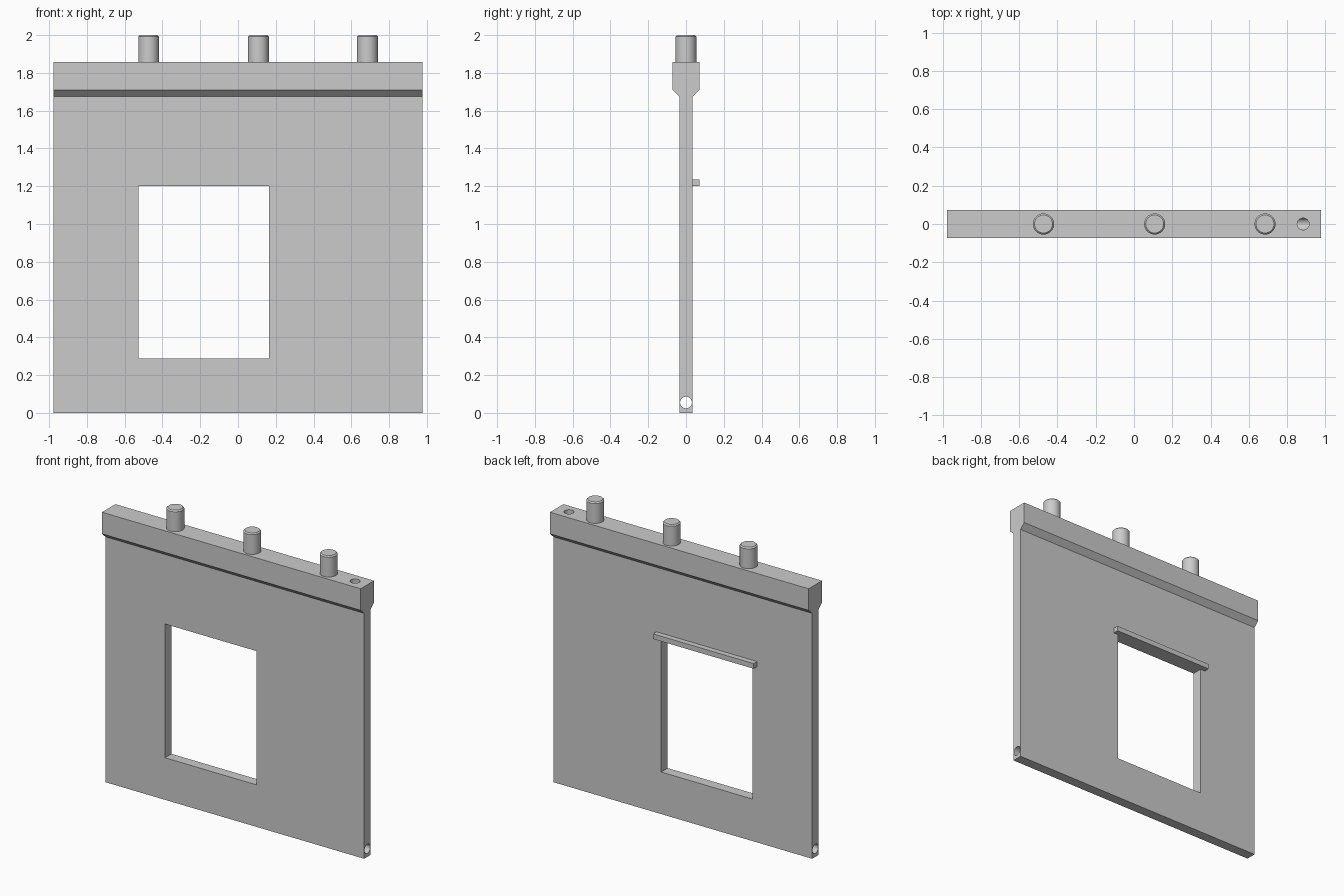
import bpy
import bmesh
from math import radians
from mathutils import Matrix

old = bpy.data.objects.get("Cube")
if old:
    bpy.data.objects.remove(old, do_unlink=True)

HALF_W = 0.977    # half width of the panel
HALF_T = 0.035    # half thickness of the wall
HEAD_T = 0.072    # half thickness of the head beam
TOP = 1.857
DUCT_Z = 0.055
DUCT_R = 0.031

concrete = bpy.data.materials.new("concrete grey")
concrete.use_nodes = True
grey = (0.6, 0.6, 0.6, 1)
concrete.diffuse_color = grey
concrete.node_tree.nodes["Principled BSDF"].inputs["Base Color"].default_value = grey


def add_object(name, bm):
    bmesh.ops.recalc_face_normals(bm, faces=bm.faces)
    mesh = bpy.data.meshes.new(name)
    bm.to_mesh(mesh)
    bm.free()
    mesh.materials.append(concrete)
    obj = bpy.data.objects.new(name, mesh)
    bpy.context.collection.objects.link(obj)
    return obj


def box(name, low, high):
    bm = bmesh.new()
    size = [b - a for a, b in zip(low, high)]
    centre = [(a + b) / 2 for a, b in zip(low, high)]
    bmesh.ops.create_cube(bm, size=1, matrix=Matrix.Translation(centre) @ Matrix.Diagonal((*size, 1)))
    return add_object(name, bm)


def cylinder(name, radius, length, matrix, bevel=0):
    bm = bmesh.new()
    bmesh.ops.create_cone(bm, cap_ends=True, segments=32, radius1=radius,
                          radius2=radius, depth=length)
    if bevel:
        rim = [e for e in bm.edges if all(v.co.z > 0 for v in e.verts)]
        bmesh.ops.bevel(bm, geom=rim, offset=bevel, segments=1, affect='EDGES')
    bm.transform(matrix)
    return add_object(name, bm)


def smooth(obj):
    bpy.ops.object.select_all(action='DESELECT')
    obj.select_set(True)
    bpy.context.view_layer.objects.active = obj
    bpy.ops.object.shade_smooth_by_angle(angle=radians(30))


# Wall panel with its thickened head, one cross-section extruded sideways
half = [(HALF_T, 0), (HALF_T, 1.675), (HEAD_T, 1.71), (HEAD_T, TOP)]
section = half + [(-y, z) for y, z in reversed(half)]
bm = bmesh.new()
face = bm.faces.new([bm.verts.new((-HALF_W, y, z)) for y, z in section])
ext = bmesh.ops.extrude_face_region(bm, geom=[face])
moved = [g for g in ext["geom"] if isinstance(g, bmesh.types.BMVert)]
bmesh.ops.translate(bm, verts=moved, vec=(2 * HALF_W, 0, 0))
panel = add_object("wall_panel", bm)

# Window opening, cross duct near the foot and the vertical duct that meets it
cutters = [
    box("window_cutter", (-0.527, -0.2, 0.287), (0.163, 0.2, 1.2)),
    cylinder("cross_duct_cutter", DUCT_R, 3, Matrix.Translation((0, 0, DUCT_Z)) @ Matrix.Rotation(radians(90), 4, 'Y')),
    cylinder("vertical_duct_cutter", DUCT_R, 2, Matrix.Translation((0.884, 0, DUCT_Z + 1))),
]
for cutter in cutters:
    cut = panel.modifiers.new(cutter.name, 'BOOLEAN')
    cut.operation = 'DIFFERENCE'
    cut.solver = 'EXACT'
    cut.object = cutter
    cutter.hide_render = True
    cutter.hide_set(True)
smooth(panel)

# Drip ledge over the opening on the back
box("window_ledge", (-0.562, HALF_T - 0.005, 1.2), (0.198, HEAD_T, 1.235))

# Chamfered dowels standing on the head
for side, x in (("right", -0.473), ("middle", 0.108), ("left", 0.685)):
    smooth(cylinder(f"dowel_{side}", 0.055, 0.163, Matrix.Translation((x, 0, 1.9185)), bevel=0.008))
